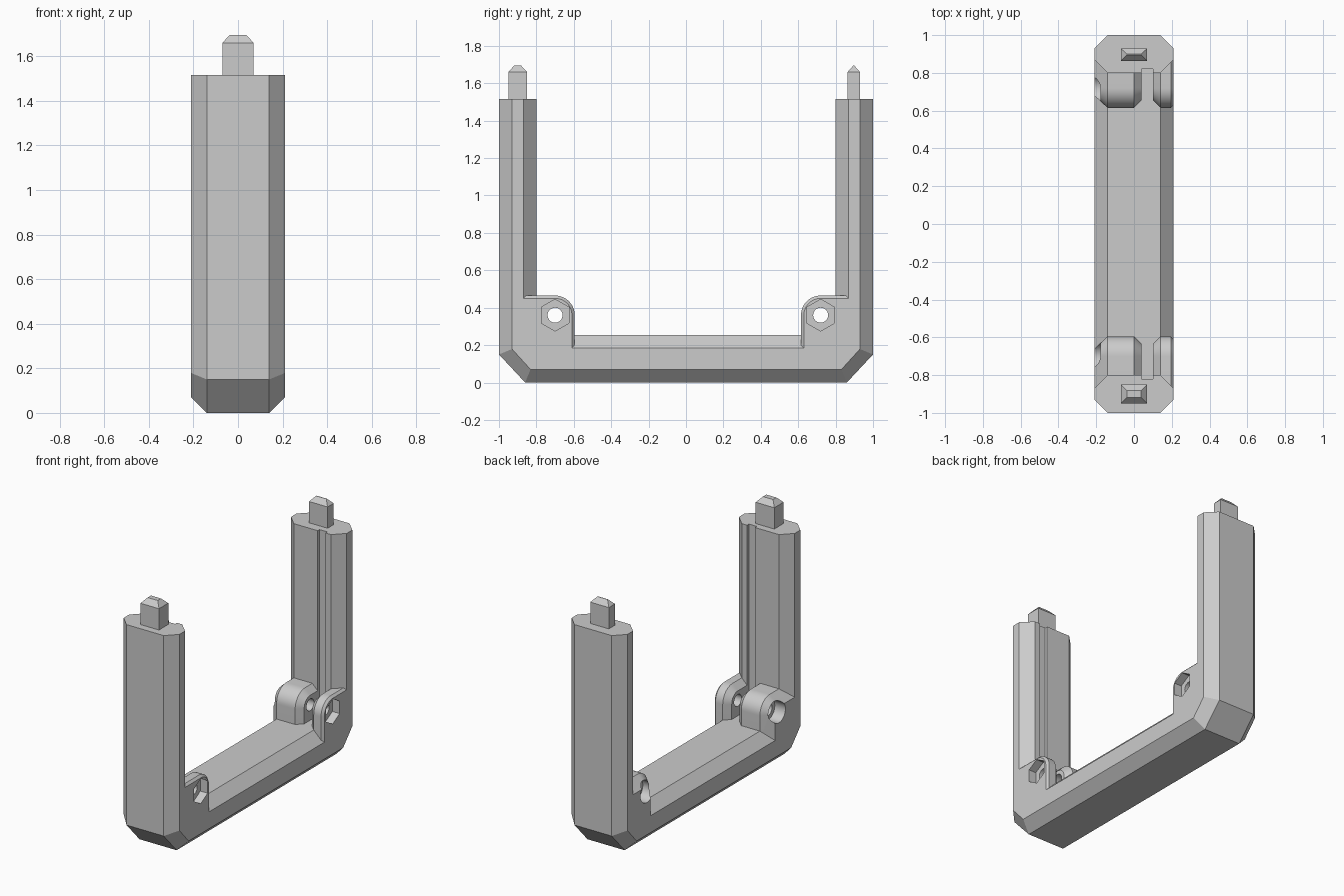
import bpy, bmesh, math

cube = bpy.data.objects.get("Cube")
if cube:
    bpy.data.objects.remove(cube, do_unlink=True)

grey = bpy.data.materials.new("plain_grey")
grey.use_nodes = True
grey.diffuse_color = (0.6, 0.6, 0.6, 1)
grey.node_tree.nodes["Principled BSDF"].inputs["Base Color"].default_value = (0.6, 0.6, 0.6, 1)


def loft(name, sections):
    """Join matching rings of 3D points into a closed solid."""
    bm = bmesh.new()
    rings = [[bm.verts.new(p) for p in ring] for ring in sections]
    n = len(rings[0])
    for a, b in zip(rings, rings[1:]):
        for i in range(n):
            j = (i + 1) % n
            bm.faces.new((a[i], a[j], b[j], b[i]))
    bm.faces.new(rings[0])
    bm.faces.new(rings[-1][::-1])
    bmesh.ops.recalc_face_normals(bm, faces=bm.faces)
    mesh = bpy.data.meshes.new(name)
    bm.to_mesh(mesh)
    bm.free()
    mesh.materials.append(grey)
    obj = bpy.data.objects.new(name, mesh)
    bpy.context.collection.objects.link(obj)
    return obj


def prism_x(name, sides, radius, y, z, x0, x1):
    """Regular prism along x with a corner pointing up."""
    angles = [2 * math.pi * i / sides for i in range(sides)]
    return loft(name, [[(x, y + radius * math.sin(a), z + radius * math.cos(a))
                        for a in angles] for x in (x0, x1)])


def box_ring(hx, y, hy, z):
    return [(-hx, y - hy, z), (hx, y - hy, z), (hx, y + hy, z), (-hx, y + hy, z)]


def cut(obj, cutters):
    """Subtract the cutters, bake the result and delete them."""
    for c in cutters:
        c.hide_render = True
        m = obj.modifiers.new("cut", 'BOOLEAN')
        m.operation = 'DIFFERENCE'
        m.solver = 'EXACT'
        m.object = c
    bpy.context.view_layer.update()
    graph = bpy.context.evaluated_depsgraph_get()
    mesh = bpy.data.meshes.new_from_object(obj.evaluated_get(graph))
    obj.modifiers.clear()
    obj.data = mesh
    for c in cutters:
        bpy.data.objects.remove(c, do_unlink=True)


def smooth(obj):
    bpy.ops.object.select_all(action='DESELECT')
    obj.select_set(True)
    bpy.context.view_layer.objects.active = obj
    bpy.ops.object.shade_smooth_by_angle(angle=math.radians(30))


HALF, FLAT, TOP, C = 0.21, 0.14, 1.515, 0.07


# U-shaped frame with bevelled long edges
def frame_ring(x, inset):
    k = inset * math.tan(math.radians(22.5))
    half = [(0.80 + inset, 0.255 - inset), (0.80 + inset, TOP), (1 - inset, TOP),
            (1 - inset, 0.15 + k), (0.86 - k, inset)]
    pts = half + [(-y, z) for y, z in reversed(half)]
    return [(x, y, z) for y, z in pts]


frame = loft("frame", [frame_ring(-HALF, C), frame_ring(-FLAT, 0),
                       frame_ring(FLAT, 0), frame_ring(HALF, C)])

# Panel groove down the inner faces of both posts
groove = loft("groove_cutter", [[(x + 0.07, y, z) for x, y, z in box_ring(0.03, 0, 0.82, h)]
                                for h in (0.256, 2)])
cut(frame, [groove])


# Rounded hinge lugs in the inner corners, split by the panel slot
def lug_ring(x, s, c, r):
    arc = [math.radians(90) * i / 12 for i in range(13)]
    pts = [(0.87, 0.36 + r)]
    pts += [(c - r * math.sin(a), 0.36 + r * math.cos(a)) for a in arc]
    pts += [(c - r, 0.185), (0.87, 0.185)]
    return [(x, s * y, z) for y, z in pts]


R = 0.105
lug_shapes = {
    "wide_lug": [(-HALF, 0.04), (-FLAT, R), (0, R), (0.04, 0.065)],
    "narrow_lug": [(0.10, 0.065), (FLAT, R), (0.195, R), (HALF, 0.09)],
}
for end, s, c in (("front", -1, 0.70), ("back", 1, 0.72)):
    for part, shape in lug_shapes.items():
        lug = loft(end + "_" + part, [lug_ring(x, s, c, r) for x, r in shape])
        hole = prism_x("bolt_hole_cutter", 32, 0.04, s * c, 0.36, -0.4, 0.4)
        if part == "wide_lug":
            pocket = prism_x("bolt_head_cutter", 32, 0.07, s * c, 0.36, -0.4, -0.13)
        else:
            pocket = prism_x("hex_nut_cutter", 6, 0.085, s * c, 0.36, 0.155, 0.4)
        cut(lug, [hole, pocket])
        smooth(lug)

# Tapered tenons on top of the posts
for name, y, hy, tip in (("front_tenon", -0.90, 0.05, 0.018), ("back_tenon", 0.897, 0.033, 0.002)):
    loft(name, [box_ring(0.07, y, hy, TOP - 0.02), box_ring(0.07, y, hy, 1.66),
                box_ring(0.038, y, tip, 1.695)])
